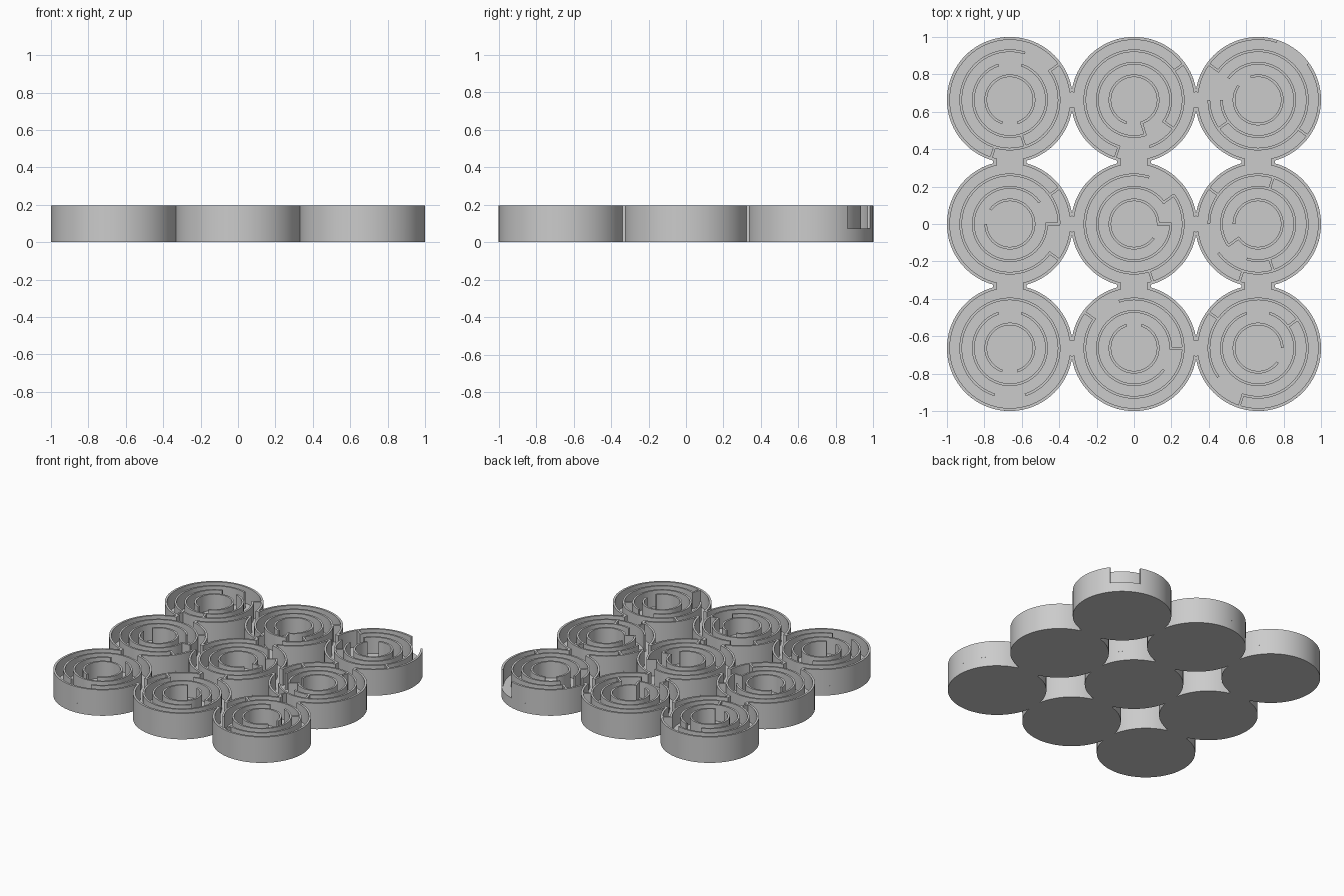
import bpy, bmesh
from math import radians, cos, sin, asin, degrees, ceil

if "Cube" in bpy.data.objects:
    bpy.data.objects.remove(bpy.data.objects["Cube"])

PITCH, R_OUT, R_IN = 0.6635, 0.3365, 0.321
H, FLOOR, T = 0.195, 0.072, 0.014
STEP = 36                               # the maze is laid out in ten sectors
GAP_X = degrees(asin(0.04 / R_IN))      # half opening towards left/right neighbours
GAP_Y = degrees(asin(0.07 / R_IN))      # half opening towards front/back neighbours


def ring_radius(k):
    return 0.129 + 0.067 * k            # middle of ring wall k (0 is innermost)


def prism(bm, pts, z0, z1):
    """Vertical prism over an outline."""
    lo = [bm.verts.new((x, y, z0)) for x, y in pts]
    hi = [bm.verts.new((x, y, z1)) for x, y in pts]
    bm.faces.new(lo[::-1])
    bm.faces.new(hi)
    for i in range(len(pts)):
        j = (i + 1) % len(pts)
        bm.faces.new((lo[i], lo[j], hi[j], hi[i]))


def box(bm, x0, x1, y0, y1, z0, z1):
    prism(bm, [(x0, y0), (x1, y0), (x1, y1), (x0, y1)], z0, z1)


def polar(c, r, deg):
    return c[0] + r * cos(radians(deg)), c[1] + r * sin(radians(deg))


def arc_wall(bm, c, r0, r1, a0, a1, z0):
    """Upright curved wall from angle a0 to a1 (degrees)."""
    n = ceil((a1 - a0) / 3.75)
    rows = []
    for i in range(n + 1):
        a = a0 + (a1 - a0) * i / n
        rows.append([bm.verts.new((*polar(c, r, a), z))
                     for r, z in ((r0, z0), (r1, z0), (r1, H), (r0, H))])
    for p, q in zip(rows, rows[1:]):
        for k in range(4):
            m = (k + 1) % 4
            bm.faces.new((p[k], q[k], q[m], p[m]))
    bm.faces.new(rows[0])
    bm.faces.new(rows[-1][::-1])


def radial_wall(bm, c, r0, r1, deg):
    """Short straight wall joining two rings."""
    dx, dy = polar((0, 0), T / 2, deg + 90)
    (ax, ay), (bx, by) = polar(c, r0, deg), polar(c, r1, deg)
    prism(bm, [(ax - dx, ay - dy), (bx - dx, by - dy), (bx + dx, by + dy), (ax + dx, ay + dy)],
          FLOOR - 0.01, H)


def finish(bm, name):
    bmesh.ops.recalc_face_normals(bm, faces=bm.faces)
    me = bpy.data.meshes.new(name)
    bm.to_mesh(me)
    bm.free()
    ob = bpy.data.objects.new(name, me)
    bpy.context.collection.objects.link(ob)
    bpy.ops.object.select_all(action='DESELECT')
    ob.select_set(True)
    bpy.context.view_layer.objects.active = ob
    bpy.ops.object.shade_smooth_by_angle(angle=radians(30))


# per cell, back row first: open sector of each ring, then radial walls outside each ring
CELLS = [
    ((7, 2, 1), ((), (8,), (1, 7))),
    ((7, 8, 7), ((8,), (9,), (1, 7))),
    ((3, 4, 4), ((), (6,), (4, 9))),
    ((4, 0, 9), ((), (0,), (1, 9))),
    ((9, 0, 1), ((0,), (1,), (8,))),
    ((5, 6, 5), ((6,), (2, 8), (4, 7))),
    ((7, 2, 7), ((), (), ())),
    ((2, 9, 3), ((), (0,), (4,))),
    ((9, 2, 6), ((), (1,), (4, 7))),
]

for n, (gaps, radials) in enumerate(CELLS):
    cx, cy = n % 3 - 1, 1 - n // 3
    c = (cx * PITCH, cy * PITCH)

    # floor disc
    bm = bmesh.new()
    prism(bm, [polar(c, R_OUT, 3.75 * i) for i in range(96)], 0, FLOOR)
    finish(bm, f"floor_{n}")

    # outer wall, open towards each neighbour and at the maze entrance
    cuts = []
    for k, (dx, dy) in enumerate(((1, 0), (0, 1), (-1, 0), (0, -1))):
        half = GAP_X if dx else GAP_Y
        if abs(cx + dx) < 2 and abs(cy + dy) < 2:
            cuts.append((90 * k - half, 90 * k + half))
    if n == 2:
        cuts.append((STEP, 2 * STEP))
    cuts.sort()
    bm = bmesh.new()
    for i, (_, end) in enumerate(cuts):
        start = cuts[i + 1][0] if i + 1 < len(cuts) else cuts[0][0] + 360
        arc_wall(bm, c, R_IN, R_OUT, end, start, FLOOR)
    finish(bm, f"outer_wall_{n}")

    # ring walls and radial stops
    bm = bmesh.new()
    for ring, (gap, stops) in enumerate(zip(gaps, radials)):
        r = ring_radius(ring)
        arc_wall(bm, c, r - T / 2, r + T / 2, (gap + 1) * STEP, gap * STEP + 360, FLOOR - 0.01)
        for s in stops:
            radial_wall(bm, c, r - T / 2, ring_radius(ring + 1) + T / 2 - 0.003, s * STEP)
    finish(bm, f"maze_walls_{n}")

# connectors between front and back neighbours
bm = bmesh.new()
for cx in (-1, 0, 1):
    for sy in (-0.5, 0.5):
        x, y = cx * PITCH, sy * PITCH
        box(bm, x - 0.09, x + 0.09, y - 0.012, y + 0.012, 0, FLOOR)
        for s in (-1, 1):
            box(bm, *sorted((x + s * 0.07, x + s * 0.09)), y - 0.016, y + 0.016, FLOOR, H)
finish(bm, "connectors")
